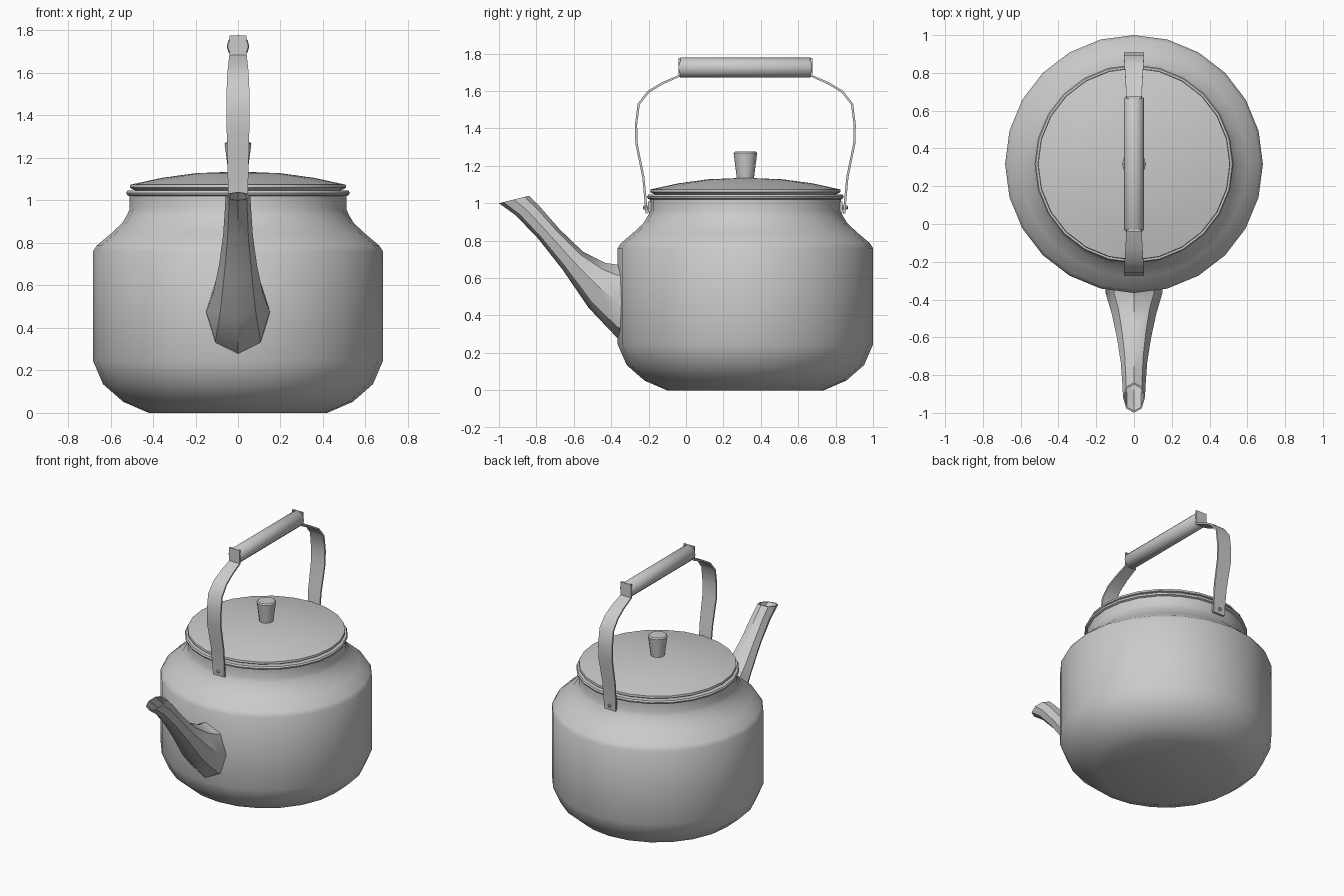
import bpy, bmesh
from math import sin, cos, pi, radians
from mathutils import Vector

if "Cube" in bpy.data.objects:
    bpy.data.objects.remove(bpy.data.objects["Cube"])

CY = 0.3175  # y of the pot axis


def loft(name, rings, caps=(True, True), angle=40):
    """Skin a list of equal-length rings of points into one mesh."""
    bm = bmesh.new()
    vs = [[bm.verts.new(p) for p in r] for r in rings]
    n = len(rings[0])
    for a, b in zip(vs, vs[1:]):
        for i in range(n):
            j = (i + 1) % n
            bm.faces.new((a[i], a[j], b[j], b[i]))
    if caps[0]:
        bm.faces.new(vs[0][::-1])
    if caps[1]:
        bm.faces.new(vs[-1])
    bmesh.ops.remove_doubles(bm, verts=bm.verts[:], dist=1e-5)
    bmesh.ops.recalc_face_normals(bm, faces=bm.faces[:])
    me = bpy.data.meshes.new(name)
    bm.to_mesh(me)
    bm.free()
    ob = bpy.data.objects.new(name, me)
    bpy.context.collection.objects.link(ob)
    bpy.ops.object.select_all(action='DESELECT')
    ob.select_set(True)
    bpy.context.view_layer.objects.active = ob
    bpy.ops.object.shade_smooth_by_angle(angle=radians(angle))
    return ob


def lathe(name, profile, seg=24, caps=(True, True)):
    """Turn an (r, z) profile round the pot axis."""
    return loft(name, [[(r * sin(2 * pi * i / seg), CY - r * cos(2 * pi * i / seg), z)
                        for i in range(seg)] for r, z in profile], caps)


def rod_y(name, profile, z, seg=12):
    """Turn an (r, y) profile round a horizontal axis along y."""
    return loft(name, [[(r * sin(2 * pi * i / seg), y, z + r * cos(2 * pi * i / seg))
                        for i in range(seg)] for r, y in profile])


# Pot body with rolled rim
lathe("body", [(0.42, 0), (0.54, 0.052), (0.635, 0.135), (0.6825, 0.245), (0.6825, 0.76),
               (0.665, 0.787), (0.60, 0.842), (0.545, 0.893), (0.52, 0.935), (0.51, 0.96),
               (0.51, 1.02), (0.522, 1.025), (0.526, 1.036), (0.52, 1.046), (0.48, 1.046)],
      caps=(True, False))

# Lid and knob
lathe("lid", [(0.48, 1.046), (0.498, 1.053), (0.509, 1.06), (0.507, 1.074), (0.36, 1.106),
              (0.2, 1.128), (0.0, 1.136)], caps=(False, False))
lathe("lid_knob", [(0.044, 1.12), (0.063, 1.268), (0.055, 1.276)], seg=12)

# Spout: (lower y, z), (upper y, z), half width; octagonal, open at the tip
stations = [(-0.32, 0.26, -0.32, 0.68, 0.15), (-0.368, 0.28, -0.365, 0.672, 0.15),
            (-0.52, 0.44, -0.43, 0.68, 0.118), (-0.66, 0.645, -0.55, 0.74, 0.09),
            (-0.79, 0.81, -0.675, 0.86, 0.07), (-0.91, 0.935, -0.775, 0.975, 0.062),
            (-1.0, 1.0, -0.84, 1.04, 0.058)]


def spout_ring(s, k=1.0):
    lo, up = Vector((0, s[0], s[1])), Vector((0, s[2], s[3]))
    mid, half = (lo + up) / 2, (up - lo) / 2
    return [mid + k * (half * -cos(i * pi / 4) + Vector((s[4] * sin(i * pi / 4), 0, 0)))
            for i in range(8)]


loft("spout", [spout_ring(s) for s in stations] +
     [spout_ring(s, 0.88) for s in stations[:2:-1]], caps=(False, True))

# Handle strap path: (y, z, half width)
path = [(0.846, 0.945, 0.044), (0.85, 1.0, 0.046), (0.863, 1.14, 0.049), (0.9, 1.32, 0.053),
        (0.902, 1.42, 0.054), (0.888, 1.53, 0.053), (0.835, 1.597, 0.05),
        (0.76, 1.642, 0.045), (0.671, 1.681, 0.041), (0.67, 1.777, 0.041)]


def strap_rings(side, t=0.006):
    rings = []
    for i, (y, z, w) in enumerate(path):
        c = Vector((y, z))
        p, q = path[max(i - 1, 0)], path[min(i + 1, len(path) - 1)]
        d = Vector((q[0] - p[0], q[1] - p[1])).normalized()
        nrm = Vector((d.y, -d.x)) * t
        a, b = c + nrm, c - nrm
        rings.append([(x, CY + side * (v.x - CY), v.y)
                      for x, v in ((-w, a), (w, a), (w, b), (-w, b))])
    return rings


for side, tag in ((1, "back"), (-1, "front")):
    def Y(y):
        return CY + side * (y - CY)
    loft("handle_strap_" + tag, strap_rings(side), angle=45)
    # Lug on the neck and the rivet that holds the strap
    loft("handle_lug_" + tag, [[(x, Y(y), z) for x, y in
                                ((-0.035, 0.815), (0.035, 0.815), (0.035, 0.837), (-0.035, 0.837))]
                               for z in (0.95, 1.01)])
    rod_y("handle_rivet_" + tag, [(0.011, Y(0.815)), (0.011, Y(0.862)), (0.006, Y(0.866))], 0.977, 8)

# Round grip
rod_y("handle_grip", [(0.048, -0.036), (0.053, -0.03), (0.053, 0.665), (0.048, 0.671)], 1.725, 12)
